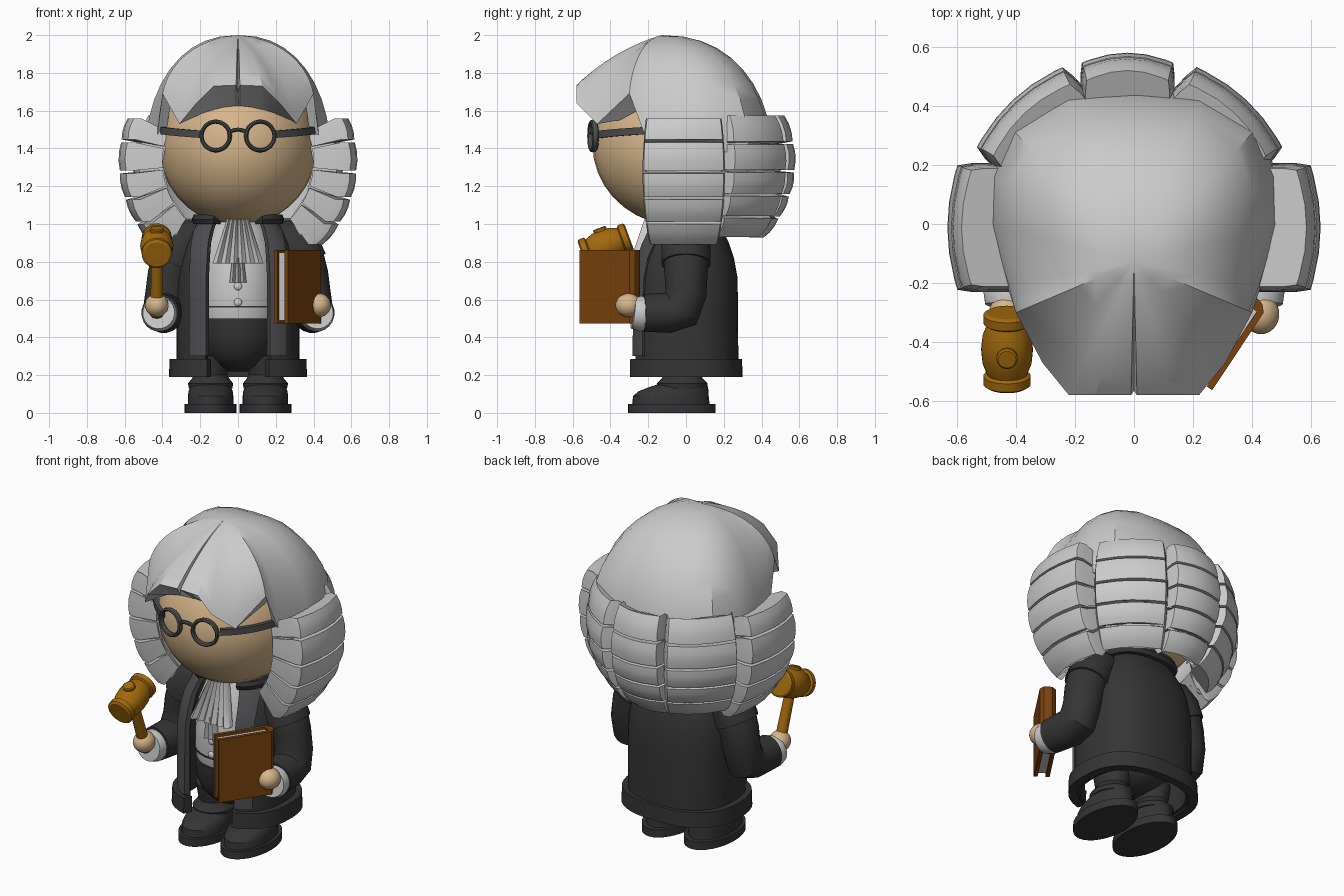
import bpy, bmesh
from math import sin, cos, pi, radians, asin
from mathutils import Vector, Matrix

if "Cube" in bpy.data.objects:
    bpy.data.objects.remove(bpy.data.objects["Cube"])


def mat(name, *c):
    m = bpy.data.materials.new(name)
    m.diffuse_color = (*c, 1)
    m.use_nodes = True
    m.node_tree.nodes["Principled BSDF"].inputs["Base Color"].default_value = m.diffuse_color
    return m


SKIN = mat("skin", .68, .47, .26)
BLACK = mat("black_cloth", .035, .035, .037)
TRIM = mat("dark_trim", .075, .075, .08)
WHITE = mat("white_cloth", .68, .68, .68)
GOLD = mat("golden_wood", .36, .145, .004)
BROWN = mat("brown_leather", .19, .055, .004)


def loft(name, rings, m=None, closed=True, caps=True):
    """Skin a list of equal-length point rings."""
    bm = bmesh.new()
    vs = [[bm.verts.new(p) for p in r] for r in rings]
    n = len(rings[0])
    for a, b in zip(vs, vs[1:]):
        for i in range(n if closed else n - 1):
            j = (i + 1) % n
            bm.faces.new((a[i], a[j], b[j], b[i]))
    if caps:
        bm.faces.new(vs[0])
        bm.faces.new(vs[-1])
    bmesh.ops.remove_doubles(bm, verts=bm.verts, dist=1e-5)
    bmesh.ops.recalc_face_normals(bm, faces=bm.faces)
    me = bpy.data.meshes.new(name)
    bm.to_mesh(me)
    bm.free()
    ob = bpy.data.objects.new(name, me)
    bpy.context.collection.objects.link(ob)
    if m:
        me.materials.append(m)
    return ob


def lathe(name, prof, m=None, x=0, n=32):
    """Stack of ellipses (z, rx, ry, cy)."""
    return loft(name, [[(x + rx * cos(2 * pi * i / n), cy + ry * sin(2 * pi * i / n), z)
                        for i in range(n)] for z, rx, ry, cy in prof], m)


def tube(name, pts, m=None, ref=(1, 0, 0), n=20, sq=1):
    """Sweep circles along (x, y, z, radius) points; sq flattens the section across ref."""
    P = [Vector(p[:3]) for p in pts]
    rings = []
    for i, p in enumerate(P):
        t = (P[min(i + 1, len(P) - 1)] - P[max(i - 1, 0)]).normalized()
        r = Vector(ref)
        a = (r - t * r.dot(t)).normalized()
        b = t.cross(a)
        R = pts[i][3]
        rings.append([p + R * (a * cos(2 * pi * k / n + pi / n) + b * sq * sin(2 * pi * k / n + pi / n))
                      for k in range(n)])
    return loft(name, rings, m)


def ball(name, c, r, m):
    bpy.ops.mesh.primitive_uv_sphere_add(segments=32, ring_count=18, location=c)
    o = bpy.context.object
    o.name, o.scale = name, r
    o.data.materials.append(m)


def sector(name, prof, m, thick=.03, span=None, n=36):
    """Shell open at the front; prof = (z, rx, ry, half gap), span limits the sweep on one side."""
    rings = []
    for z, rx, ry, g in prof:
        def row(d):
            a0 = asin((g / rx) ** 1.25)
            a1 = 2 * pi - a0
            if span:
                a1 = asin(min(1, (g + span) / rx) ** 1.25)
            out = []
            for i in range(n + 1):
                a = a0 + (a1 - a0) * i / n
                s, c = sin(a), cos(a)
                out.append(((rx - d) * abs(s) ** .8 * (1 if s > 0 else -1),
                            -.008 - (ry - d) * abs(c) ** .8 * (1 if c > 0 else -1), z))
            return out
        rings.append(row(0) + row(thick)[::-1])
    return loft(name, rings, m)


# head
ball("head", (0, -.035, 1.42), (.42, .46, .43), SKIN)

# wig cap: columns from the crown to (edge xyz, roundness, inner edge xyz)
cols = [(0, -.565, 1.725, .3, 0, -.43, 1.62), (.01, -.58, 1.735, .3, .01, -.43, 1.62),
        (.13, -.58, 1.73, .33, .12, -.42, 1.605), (.22, -.58, 1.64, .4, .2, -.39, 1.58),
        (.31, -.47, 1.53, .6, .28, -.35, 1.55), (.40, -.30, 1.69, .8, .36, -.22, 1.62),
        (.43, -.21, 1.45, .95, .39, -.19, 1.42), (.49, 0, 1.38, 1, .4, 0, 1.38),
        (.485, .17, 1.38, 1, .38, .16, 1.38), (.42, .33, 1.38, 1, .3, .28, 1.38),
        (.23, .44, 1.38, 1, .17, .36, 1.38), (0, .455, 1.38, 1, 0, .38, 1.38)]
full = cols + [(-c[0], *c[1:4], -c[4], *c[5:]) for c in cols[-2:0:-1]]
CROWN = -.13
rings = []
for s in range(11):
    t = s / 10
    ring = []
    for i, (x, y, z, k, *_) in enumerate(full):
        h = (1 - k) * t + k * sin(t * pi / 2) ** .88
        v = (1 - k) * t + k * (1 - cos(t * pi / 2))
        dip = .035 if i == 0 and s > 3 else 0   # parting groove
        ring.append((x * h, CROWN + (y - CROWN) * h, 2 - (2 - z) * v - dip))
    rings.append(ring)
rings.append([c[4:] for c in full])
loft("wig_cap", rings, caps=False)


# wig curls: stacked wedges in five panels around the head
def panel(name, az, cx, cy, half, R, top):
    d0 = Vector((cos(az), sin(az), 0))
    w0 = Vector((-sin(az), cos(az), 0))
    us = (-1, -.97, -.82, -.4, 0, .4, .82, .97, 1)

    def wedge(nm, lo, hi, Ro, hw):
        rs = []
        for j in range(4):
            e = lo + (hi - lo) * j / 3
            hh = hw * (1 - .2 * (abs(e + 5) / 41) ** 2)
            puff = Ro + .006 * sin(pi * j / 3)

            def pt(u, r, edge):
                d = r * cos(radians(e)) - .036 * u * u - edge
                return Vector((cx, cy, 1.33 + r * sin(radians(e)))) + d0 * d + w0 * hh * u
            rs.append([pt(u, puff, .04 if abs(u) == 1 else 0) for u in us]
                      + [pt(u, .435, 0) for u in (1, .4, -.4, -1)])
        loft(nm, rs)
    cuts = (top, 10, -5, -18, -31, -45)
    for k in range(5):
        wedge(f"{name}_{k + 1}", cuts[k + 1] + .7, cuts[k] - .7, R, half)
    wedge(name + "_core", -44, top - 2, R - .07, half * .95)


panel("wig_curl_left", 0, 0, -.012, .218, .627, 22)
panel("wig_curl_right", pi, 0, -.012, .218, .627, 22)
panel("wig_curl_back_left", radians(47), -.012, 0, .205, .57, 26)
panel("wig_curl_back_right", radians(133), -.018, 0, .205, .57, 26)
panel("wig_curl_back", pi / 2, -.022, 0, .16, .575, 26)

# spectacles
for s in (-1, 1):
    bpy.ops.mesh.primitive_torus_add(major_radius=.076, minor_radius=.011, major_segments=32,
                                     minor_segments=8, location=(s * .118, -.492, 1.466),
                                     rotation=(pi / 2, 0, s * .18))
    o = bpy.context.object
    o.name, o.scale = "spectacle_rim", (1, 1, 1.6)
    o.data.materials.append(TRIM)
    arm = []
    for i in range(10):
        a = radians(27 + i * 6.2)
        arm.append((s * .433 * sin(a), -.035 - .47 * cos(a), 1.475 + .003 * i, .027))
    tube("spectacle_arm", arm, TRIM, (0, 0, 1), 4, .6)
tube("spectacle_bridge", [(.05 * cos(a * pi / 6), -.505, 1.475 + .025 * sin(a * pi / 6), .011)
                          for a in range(7)], TRIM, (0, 1, 0), 8)

# waistcoat, trousers, buttons
lathe("waistcoat", [(.49, .22, .235, -.01), (.56, .23, .25, -.01), (.7, .225, .25, -.01),
                    (.85, .21, .23, -.01), (.97, .16, .19, -.01), (1.04, .12, .15, -.01)], WHITE)
lathe("waistband", [(.558, .234, .255, -.01), (.566, .234, .255, -.01)], BLACK)
lathe("trousers", [(.22, .06, .08, -.01), (.25, .12, .15, -.01), (.31, .19, .21, -.01),
                   (.4, .225, .245, -.01), (.5, .23, .25, -.01)], BLACK)
for z in (.67, .585):
    ball("waistcoat_button", (0, -.262, z), (.021, .012, .021), WHITE)


# pleated neckcloth in two layers
def pleats(name, z0, z1, w0, w1, y0, y1, n):
    rs = []
    for k in range(4):
        t = k / 3
        w, y, z = w0 + (w1 - w0) * t, y0 + (y1 - y0) * t, z0 + (z1 - z0) * t
        row = [(w * (i / n - 1), y - (.025 if i % 2 else 0), z) for i in range(2 * n + 1)]
        rs.append(row + [(w, y + .03, z), (-w, y + .03, z)])
    loft(name, rs, WHITE)


pleats("neckcloth_upper", 1.04, .79, .055, .135, -.19, -.275, 6)
pleats("neckcloth_lower", .82, .69, .03, .045, -.26, -.27, 3)

# gown, hem, lapels, collar
gown = [(.2, .325, .285, .175), (.3, .325, .285, .175), (.6, .325, .283, .175), (.72, .32, .28, .175),
        (.82, .305, .262, .17), (.9, .28, .235, .165), (.97, .24, .2, .15), (1.03, .19, .17, .13)]
sector("gown", gown, BLACK)
sector("gown_hem", [(.19, .366, .307, .165), (.285, .362, .305, .165)], BLACK, .05)
lapel = [(z, rx + .012, ry + .012, g - .006) for z, rx, ry, g in gown[1:]]
a = sector("gown_lapel", lapel, TRIM, .03, .09, 6)
b = a.copy()
b.data = a.data.copy()
b.data.transform(Matrix.Scale(-1, 4, (1, 0, 0)))
b.data.flip_normals()
bpy.context.collection.objects.link(b)
sector("gown_collar", [(1.0, .235, .21, .13), (1.025, .245, .22, .13), (1.05, .235, .21, .13)], BLACK, .08)

# arms, hands, legs, shoes
for s in (-1, 1):
    tube("sleeve", [(s * x, y, z, r) for x, y, z, r in (
        (.2, .02, .93, .08), (.28, .01, .9, .105), (.335, 0, .83, .122), (.365, 0, .73, .115),
        (.382, 0, .63, .11), (.388, -.03, .545, .115), (.395, -.09, .53, .108), (.404, -.16, .53, .104),
        (.412, -.225, .53, .1))], BLACK)
    tube("shoulder_cap", [(s * x, y, z, r) for x, y, z, r in (
        (.17, .02, .95, .07), (.26, .01, .92, .115), (.31, 0, .87, .132), (.345, 0, .79, .132))], BLACK)
    tube("shirt_cuff", [(s * .412, -.18, .525, .08), (s * .416, -.24, .525, .095),
                        (s * .42, -.28, .53, .085)], WHITE)
    ball("hand", (s * .43, -.305, .57), (.062, .068, .062), SKIN)
    x = s * .145
    lathe("trouser_leg", [(.13, .115, .13, -.02), (.155, .12, .135, -.02), (.18, .1, .11, -.02),
                          (.2, .088, .1, -.02), (.3, .1, .12, -.02)], BLACK, x)
    lathe("shoe", [(.045, .12, .205, -.08), (.09, .12, .2, -.08), (.115, .117, .185, -.065),
                   (.14, .105, .15, -.035), (.16, .09, .11, -.01)], BLACK, x)
    lathe("shoe_sole", [(0, .137, .232, -.076), (.048, .137, .232, -.076)], BLACK, x)

# gavel, head tilted back with the handle
tilt = Matrix.Translation((-.43, -.425, .885)) @ Matrix.Rotation(radians(20), 4, 'X')
half = [(0, .088), (.05, .083), (.088, .068), (.095, .08), (.125, .08), (.133, .068)]
head = lathe("gavel_head", [(-z, r, r, 0) for z, r in half[:0:-1]] + [(z, r, r, 0) for z, r in half], GOLD)
head.data.transform(tilt @ Matrix.Rotation(pi / 2, 4, 'X'))
handle = lathe("gavel_handle", [(-.4, .026, .026, 0), (-.39, .034, .034, 0), (-.1, .03, .03, 0),
                                (.095, .036, .036, 0), (.1, .03, .03, 0)], GOLD)
handle.data.transform(tilt)

# book: two covers, rounded spine and page block, held at an angle
u, v = Vector((-.554, -.833, 0)), Vector((-.833, .554, 0))
base = Vector((.445, -.292, .473))


def slab(name, poly, z0, z1, m):
    loft(name, [[base + u * a + v * b + Vector((0, 0, z)) for a, b in poly] for z in (z0, z1)], m)


slab("book_cover", [(.325, 0), (.01, 0), (-.012, .02), (-.018, .045), (-.012, .07), (.01, .09), (.325, .09),
                    (.325, .068), (.02, .068), (.02, .022), (.325, .022)], 0, .39, BROWN)
slab("book_pages", [(.31, .02), (.015, .02), (.015, .07), (.31, .07)], .015, .375, WHITE)

# smooth shading that keeps hard edges
bpy.ops.object.select_all(action='SELECT')
bpy.context.view_layer.objects.active = head
bpy.ops.object.shade_smooth_by_angle(angle=radians(32))
